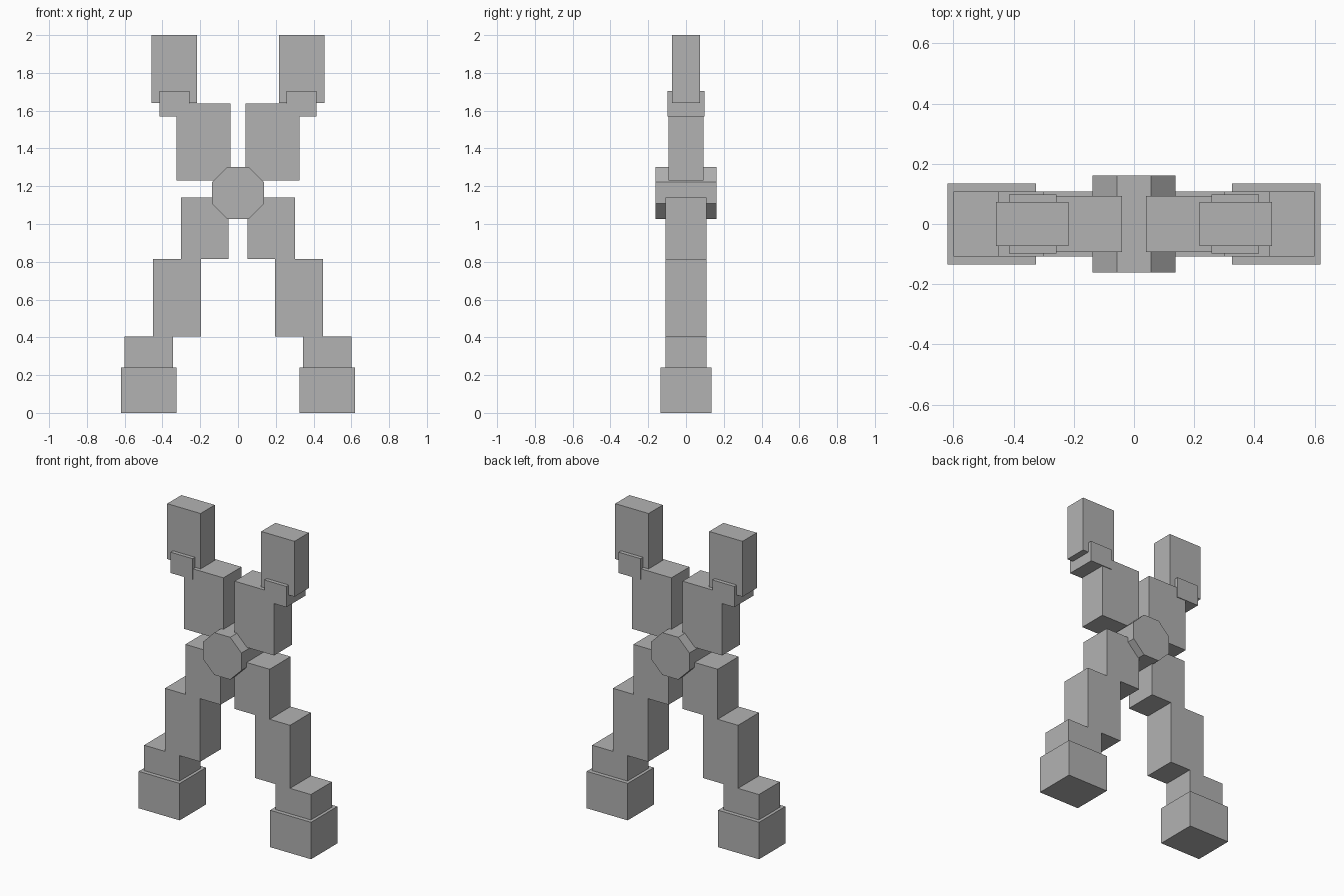
import bpy, math

if "Cube" in bpy.data.objects:
    bpy.data.objects.remove(bpy.data.objects["Cube"])

grey = bpy.data.materials.new("mid grey")
grey.diffuse_color = (0.448, 0.448, 0.448, 1)
grey.use_nodes = True
grey.node_tree.nodes["Principled BSDF"].inputs["Base Color"].default_value = grey.diffuse_color


def box(name, x0, x1, half_y, z0, z1):
    bpy.ops.mesh.primitive_cube_add(size=1, location=((x0 + x1) / 2, 0, (z0 + z1) / 2))
    ob = bpy.context.object
    ob.name = name
    ob.scale = (abs(x1 - x0), 2 * half_y, z1 - z0)
    bpy.ops.object.transform_apply(location=False, rotation=False, scale=True)
    ob.data.materials.append(grey)


# Limb blocks: inner x, outer x, half depth, bottom, top
parts = {
    "foot": (0.325, 0.62, 0.135, 0.0, 0.24),
    "shin": (0.345, 0.60, 0.108, 0.24, 0.405),
    "thigh": (0.197, 0.45, 0.108, 0.405, 0.815),
    "hip": (0.05, 0.303, 0.108, 0.815, 1.14),
    "upper_arm": (0.04, 0.325, 0.093, 1.23, 1.637),
    "wrist": (0.258, 0.416, 0.098, 1.57, 1.705),
    "hand": (0.218, 0.458, 0.073, 1.64, 2.0),
}
for name, (x0, x1, hy, z0, z1) in parts.items():
    for side, s in (("left", -1), ("right", 1)):
        box(f"{side}_{name}", s * x0, s * x1, hy, z0, z1)

# Octagonal central hub, axis along y
bpy.ops.mesh.primitive_cylinder_add(vertices=8, radius=0.1375 / math.cos(math.pi / 8),
                                    depth=0.323, location=(0, 0, 1.165))
hub = bpy.context.object
hub.name = "centre_hub"
hub.rotation_euler = (math.pi / 2, math.pi / 8, 0)
bpy.ops.object.transform_apply(location=False, rotation=True, scale=False)
hub.data.materials.append(grey)
